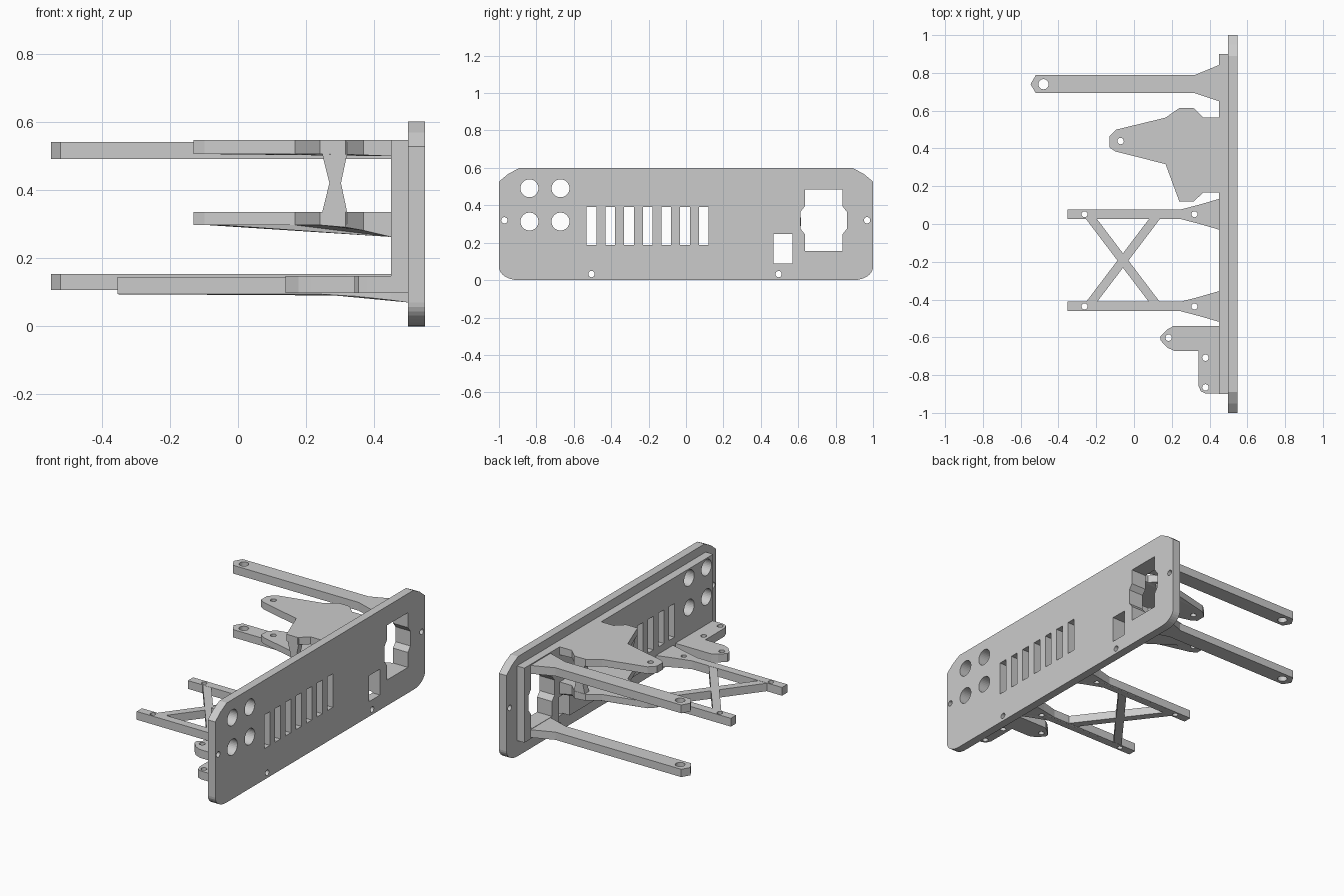
import bpy, bmesh, math
from mathutils import Matrix

if "Cube" in bpy.data.objects:
    bpy.data.objects.remove(bpy.data.objects["Cube"])

grey = bpy.data.materials.new("light_grey")
grey.diffuse_color = (0.6, 0.6, 0.6, 1)
grey.use_nodes = True
grey.node_tree.nodes["Principled BSDF"].inputs["Base Color"].default_value = grey.diffuse_color

# Axis maps from profile space (u, v, depth) to world space
AXES = {
    "z": Matrix.Identity(4),
    "x": Matrix(((0, 0, 1, 0), (1, 0, 0, 0), (0, 1, 0, 0), (0, 0, 0, 1))),
    "y": Matrix(((1, 0, 0, 0), (0, 0, 1, 0), (0, 1, 0, 0), (0, 0, 0, 1))),
}


def circle(u, v, r, n=24):
    return [(u + r * math.cos(2 * math.pi * i / n), v + r * math.sin(2 * math.pi * i / n)) for i in range(n)]


def rect(u0, u1, v0, v1):
    return [(u0, v0), (u1, v0), (u1, v1), (u0, v1)]


def plate(name, loops, lo, hi, axis="z", gusset=None):
    """Extrude an outline with holes from lo to hi; gusset=(x0, x1, drop) thickens the underside."""
    curve = bpy.data.curves.new(name, "CURVE")
    curve.dimensions = "2D"
    curve.fill_mode = "BOTH"
    curve.extrude = (hi - lo) / 2
    for pts in loops:
        s = curve.splines.new("POLY")
        s.points.add(len(pts) - 1)
        for p, (u, v) in zip(s.points, pts):
            p.co = (u, v, 0, 1)
        s.use_cyclic_u = True
    tmp = bpy.data.objects.new(name + "_profile", curve)
    bpy.context.collection.objects.link(tmp)
    bpy.context.view_layer.update()
    mesh = bpy.data.meshes.new_from_object(tmp.evaluated_get(bpy.context.evaluated_depsgraph_get()))
    bpy.data.objects.remove(tmp)
    bpy.data.curves.remove(curve)
    mesh.transform(AXES[axis] @ Matrix.Translation((0, 0, (lo + hi) / 2)))
    bm = bmesh.new()
    bm.from_mesh(mesh)
    bmesh.ops.remove_doubles(bm, verts=bm.verts, dist=1e-5)
    if gusset:
        x0, x1, drop = gusset
        for v in bm.verts:
            if v.co.z < (lo + hi) / 2 and v.co.x > x0:
                v.co.z -= drop * ((v.co.x - x0) / (x1 - x0)) ** 1.5
    bmesh.ops.recalc_face_normals(bm, faces=bm.faces)
    for f in bm.faces:
        f.smooth = False
    bm.to_mesh(mesh)
    bm.free()
    mesh.materials.clear()
    mesh.materials.append(grey)
    mesh.name = name
    obj = bpy.data.objects.new(name, mesh)
    bpy.context.collection.objects.link(obj)
    return obj


# Openings shared by the face panel and its backing plate
socket = [(0.636, 0.155), (0.837, 0.155), (0.837, 0.245), (0.86, 0.275), (0.86, 0.365), (0.837, 0.395),
          (0.837, 0.485), (0.636, 0.485), (0.636, 0.395), (0.612, 0.365), (0.612, 0.275), (0.636, 0.245)]
openings = [socket, rect(0.468, 0.57, 0.09, 0.246)]
openings += [rect(c - 0.026, c + 0.026, 0.187, 0.39) for c in [-0.505 + 0.1 * i for i in range(7)]]
openings += [circle(y, z, 0.048, 32) for y in (-0.837, -0.671) for z in (0.313, 0.491)]

# Face panel: rounded lower corners, nearly straight upper corners
corner = [(0.895 + 0.105 * math.sin(a), 0.07 - 0.07 * math.cos(a))
          for a in [math.pi / 2 * i / 8 for i in range(9)]]
half = corner + [(1, 0.527), (0.95, 0.568), (0.89, 0.6)]
outline = half + [(-y, z) for y, z in reversed(half)]
screws = [circle(y, z, 0.017, 16) for y, z in ((-0.971, 0.32), (0.968, 0.32), (-0.505, 0.032), (0.495, 0.032))]
plate("face_panel", [outline] + openings + screws, 0.4985, 0.5485, "x")

# Backing plate: the square opening breaks through its lower edge
back = [(-0.9, 0.097), (0.468, 0.097), (0.468, 0.246), (0.57, 0.246), (0.57, 0.097),
        (0.9, 0.097), (0.9, 0.547), (-0.9, 0.547)]
plate("backing_plate", [back, openings[0]] + openings[2:], 0.449, 0.4985, "x")

# Long arms, upper and lower
arm = [(-0.548, 0.74), (-0.52, 0.693), (0.32, 0.693), (0.45, 0.65), (0.45, 0.842), (0.32, 0.788), (-0.52, 0.788)]
for name, lo, hi in (("lower_arm", 0.106, 0.153), ("upper_arm", 0.491, 0.541)):
    plate(name, [arm, circle(-0.479, 0.74, 0.027)], lo, hi)

# Wide tapered brackets, upper and lower
fan = [(0.45, 0.563), (0.368, 0.563), (0.315, 0.614), (0.24, 0.614), (0.167, 0.563), (-0.093, 0.5),
       (-0.13, 0.463), (-0.13, 0.405), (-0.098, 0.384), (0.167, 0.317), (0.24, 0.119), (0.315, 0.119),
       (0.368, 0.167), (0.45, 0.167)]
fan_hole = circle(-0.071, 0.439, 0.017, 16)
plate("lower_wide_bracket", [fan, fan_hole], 0.297, 0.335, gusset=(0.25, 0.45, 0.035))
plate("upper_wide_bracket", [fan, fan_hole], 0.505, 0.547, gusset=(0.25, 0.45, 0.006))

# Waisted posts joining the wide brackets
post = [(0.247, 0.3), (0.32, 0.3), (0.32, 0.335), (0.302, 0.42), (0.32, 0.505), (0.32, 0.54),
        (0.247, 0.54), (0.247, 0.505), (0.268, 0.42), (0.247, 0.335)]
for name, y0 in (("front_post", 0.121), ("rear_post", 0.572)):
    plate(name, [post], y0, y0 + 0.04, "y")

# Flared rails with deepened roots
for name, yc in (("rear_rail", 0.0515), ("front_rail", -0.4365)):
    side = [(-0.353, 0.025), (0.246, 0.025), (0.346, 0.051), (0.449, 0.081), (0.4985, 0.081)]
    rail = [(x, yc + d) for x, d in side] + [(x, yc - d) for x, d in reversed(side)]
    plate(name, [rail] + [circle(x, yc, 0.016, 16) for x in (-0.262, 0.32)], 0.094, 0.144,
          gusset=(0.246, 0.4985, 0.024))

# Crossed braces between the rails
for name, a, b in (("brace_a", -0.257, 0.082), ("brace_b", 0.082, -0.257)):
    plate(name, [[(a, 0.03), (b, -0.417), (b + 0.058, -0.417), (a + 0.058, 0.03)]], 0.095, 0.143)

# L-shaped mounting bracket
ell = [(0.45, -0.54), (0.209, -0.54), (0.177, -0.558), (0.14, -0.595), (0.14, -0.616), (0.177, -0.655),
       (0.214, -0.672), (0.341, -0.672), (0.341, -0.855), (0.354, -0.886), (0.378, -0.897), (0.45, -0.897)]
ell_holes = [circle(x, y, 0.017, 16) for x, y in ((0.183, -0.602), (0.378, -0.708), (0.378, -0.865))]
plate("corner_bracket", [ell] + ell_holes, 0.097, 0.147)
